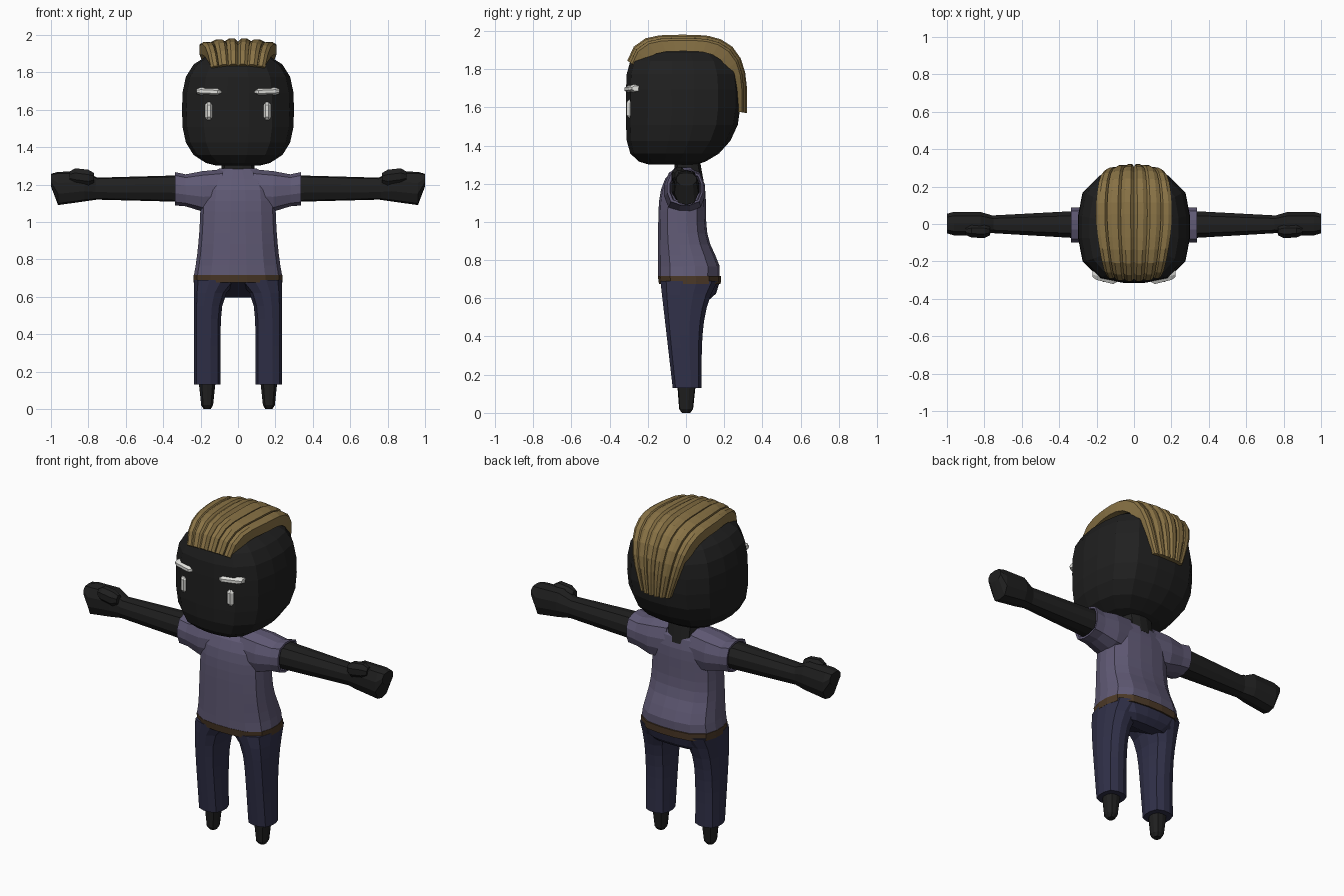
import bpy, bmesh, math
from mathutils import Vector

cube = bpy.data.objects.get("Cube")
if cube:
    bpy.data.objects.remove(cube, do_unlink=True)


def material(name, red, green, blue):
    mat = bpy.data.materials.new(name)
    mat.use_nodes = True
    mat.diffuse_color = (red, green, blue, 1)
    shader = next(node for node in mat.node_tree.nodes if node.type == "BSDF_PRINCIPLED")
    shader.inputs["Base Color"].default_value = mat.diffuse_color
    shader.inputs["Roughness"].default_value = .9
    return mat


skin = material("charcoal skin", .014, .014, .014)
shirt_cloth = material("mauve shirt", .115, .1, .175)
trouser_cloth = material("navy trousers", .03, .03, .066)
leather = material("brown belt", .07, .04, .02)
blond = material("sandy hair", .25, .17, .06)
white = material("white face marks", .75, .75, .72)


def loft(name, rings, mat, side=1):
    """Skin a closed, flat-shaded solid over rings of points."""
    bm = bmesh.new()
    loops = [[bm.verts.new((x * side, y, z)) for x, y, z in ring] for ring in rings]
    count = len(loops[0])
    for lower, upper in zip(loops, loops[1:]):
        for here in range(count):
            after = (here + 1) % count
            bm.faces.new((lower[here], lower[after], upper[after], upper[here]))
    bm.faces.new(loops[0])
    bm.faces.new(loops[-1])
    bmesh.ops.recalc_face_normals(bm, faces=bm.faces)
    mesh = bpy.data.meshes.new(name)
    bm.to_mesh(mesh)
    bm.free()
    mesh.materials.append(mat)
    bpy.context.collection.objects.link(bpy.data.objects.new(name, mesh))


def superellipse(angle, power):
    """Point on a unit rounded square in the given direction."""
    across, along = math.cos(angle), math.sin(angle)
    radius = (abs(across) ** power + abs(along) ** power) ** (-1 / power)
    return across * radius, along * radius


def section(axis, position, low_a, high_a, low_b, high_b, sides, power=3, scale=1):
    """Rounded section between two limits each way, square to an axis."""
    points = []
    for step in range(sides):
        across, along = superellipse(math.tau * (step + .5) / sides, power)
        a = (low_a + high_a + (high_a - low_a) * across * scale) / 2
        b = (low_b + high_b + (high_b - low_b) * along * scale) / 2
        points.append((a, b, position) if axis == "z" else (position, a, b))
    return points


def upright(name, rows, mat, sides=16):
    """Centred part from rows of height, half width, front and back."""
    rings = [section("z", height, -half, half, front, back, sides)
             for height, half, front, back in rows]
    loft(name, rings, mat)


def pair(name, axis, rows, mat, sides=10, rounding=0):
    """Left and right parts, with ends drawn in when rounding is set."""
    rings = [section(axis, *row, sides) for row in rows]
    if rounding:
        for row, direction, index in ((rows[0], -1, 0), (rows[-1], 1, len(rings) + 1)):
            position = row[0] + direction * rounding
            rings.insert(index, section(axis, position, *row[1:], sides, scale=.6))
    for label, side in (("left", 1), ("right", -1)):
        loft(f"{label}_{name}", rings, mat, side)


def steps(count):
    return [index / count for index in range(count + 1)]


# Head: flat face, rounded crown, sloping nape
def head_row(t):
    rise = -.98 * math.cos(math.pi * t)

    def shrink(power):
        return (1 - abs(rise) ** power) ** (1 / power)

    nape = 2 if rise < 0 else 4
    return 1.6 + .305 * rise, .3 * shrink(3), -.315 * shrink(5), .285 * shrink(nape)


upright("head", [head_row(t) for t in steps(10)], skin)
upright("neck", [(1.2, .09, -.06, .095), (1.34, .09, -.06, .07)], skin, sides=12)

# Face marks
pair("eye", "z", [(1.56, .133, .177, -.312, -.25), (1.625, .133, .177, -.312, -.25)],
     white, sides=8, rounding=.015)
pair("brow", "x", [(.11, -.322, -.25, 1.675, 1.715), (.2, -.3, -.22, 1.677, 1.72)],
     white, sides=8, rounding=.022)


# Swept-back hair made of ridged locks over the skull
def lock(name, centre, half, lift, side):
    ridge = ((-1, .8), (-1, .955), (-.5, 1), (.4, 1), (1, .965), (1, .8))
    rings = []
    for t in steps(14):
        angle = math.radians(33 + 155 * t)
        back, up = superellipse(angle, 4 if angle < math.pi / 2 else 3)
        spread = .76 - .24 * t + .43 * math.sin(math.pi * t)
        rings.append([((centre + half * across) * spread,
                       -.32 * back * depth * lift,
                       1.62 + .36 * up * depth * lift) for across, depth in ridge])
    loft(name, rings, blond, side)


for label, side in (("left", 1), ("right", -1)):
    lock(label + "_inner_lock", .033, .033, 1, side)
    lock(label + "_middle_lock", .098, .036, .985, side)
    lock(label + "_outer_lock", .16, .03, .95, side)


# Shirt: flared hem, fuller at the lower back, drawn in at the collar
def shirt_row(t):
    height = .71 + .575 * t
    half = (.2 + .037 * (1 - t) ** 3) * (1 - .5 * t ** 12)
    fullness = math.exp(-((height - .74) / .13) ** 2)
    front = -.146 * (1 - .6 * t ** 8)
    back = (.105 + .075 * fullness) * (1 - .6 * t ** 12)
    return height, half, front, back


upright("shirt_body", [shirt_row(t) for t in steps(10)], shirt_cloth)
pair("sleeve", "x", [
    (.08, -.11, .09, 1.05, 1.283),
    (.19, -.115, .1, 1.055, 1.272),
    (.28, -.1, .09, 1.083, 1.255),
    (.337, -.1, .09, 1.088, 1.267),
    (.337, -.085, .08, 1.1, 1.255),
    (.3, -.08, .075, 1.1, 1.25)], shirt_cloth, sides=12)

# Arms, hands and thumbs
pair("arm", "x", [(.28, -.078, .072, 1.107, 1.25), (.78, -.048, .045, 1.12, 1.236)], skin)
pair("hand", "x", [
    (.75, -.046, .044, 1.12, 1.236),
    (.82, -.062, .065, 1.11, 1.27),
    (.962, -.062, .066, 1.09, 1.268),
    (1, -.05, .055, 1.19, 1.257)], skin)
pair("thumb", "x", [(.8, -.076, 0, 1.19, 1.28), (.87, -.073, 0, 1.2, 1.288)],
     skin, sides=8, rounding=.03)


# Trousers: seat, and legs whose inner line arches up to the crotch
def leg_row(t):
    inner = .093 * (1 - t ** 8)
    return .13 + .56 * t, inner, .237, -.07 - .065 * t, .082 + .085 * t ** 4


upright("belt", [(.675, .238, -.142, .182), (.717, .238, -.148, .184)], leather)
upright("trouser_seat", [
    (.595, .14, .06, .125),
    (.625, .18, 0, .158),
    (.69, .235, -.137, .178)], trouser_cloth)
pair("trouser_leg", "z", [leg_row(t) for t in steps(8)], trouser_cloth, sides=12)

# Tapered feet
pair("foot", "z", [(.02, .133, .197, -.036, .037), (.14, .12, .21, -.045, .05)],
     skin, rounding=.02)
